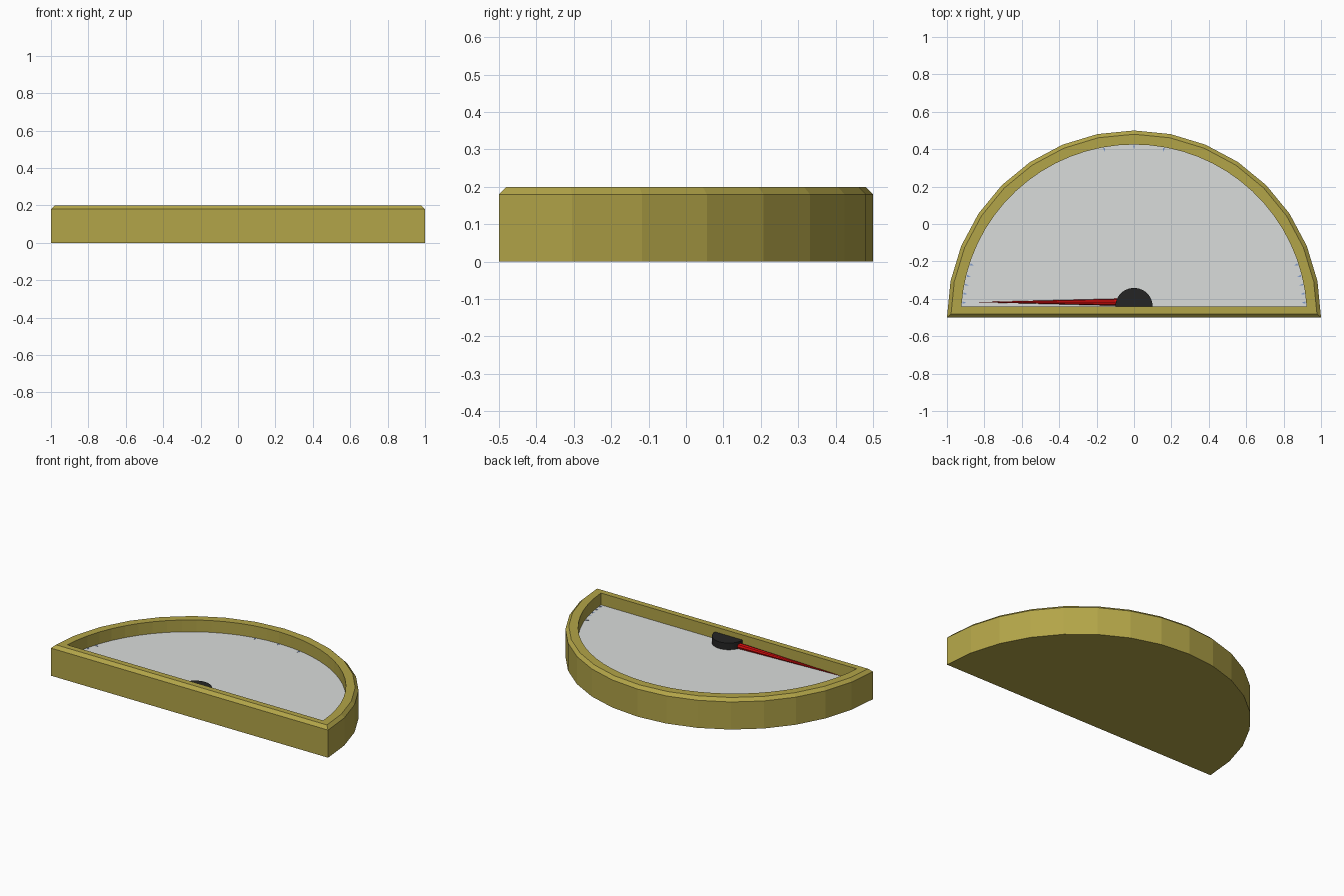
import bpy, bmesh, math
from mathutils import Matrix, Vector

if "Cube" in bpy.data.objects:
    bpy.data.objects.remove(bpy.data.objects["Cube"])


def material(name, rgb):
    m = bpy.data.materials.new(name)
    m.diffuse_color = (*rgb, 1)
    m.use_nodes = True
    m.node_tree.nodes["Principled BSDF"].inputs["Base Color"].default_value = m.diffuse_color
    return m


OLIVE = material("olive brass", (0.45, 0.375, 0.065))
GREY = material("pale grey", (0.70, 0.72, 0.71))
RED = material("needle red", (0.68, 0.004, 0.004))
BLACK = material("hub black", (0.018, 0.018, 0.018))
BLUE = material("tick blue", (0.22, 0.33, 0.60))


def finish(name, bm, mat):
    bmesh.ops.recalc_face_normals(bm, faces=bm.faces)
    me = bpy.data.meshes.new(name)
    bm.to_mesh(me)
    bm.free()
    me.materials.append(mat)
    ob = bpy.data.objects.new(name, me)
    bpy.context.collection.objects.link(ob)
    return ob


def prism(bm, pts, z0, z1):
    face = bm.faces.new([bm.verts.new((x, y, z0)) for x, y in pts])
    new = bmesh.ops.extrude_face_region(bm, geom=[face])["geom"]
    vs = [g for g in new if isinstance(g, bmesh.types.BMVert)]
    bmesh.ops.translate(bm, verts=vs, vec=(0, 0, z1 - z0))


def half_disc(r, cy, flat_y, n):
    """Upper part of a circle centred on (0, cy), cut by y = flat_y."""
    a0 = math.asin((flat_y - cy) / r)
    step = (math.pi - 2 * a0) / n
    return [(r * math.cos(a0 + i * step), cy + r * math.sin(a0 + i * step))
            for i in range(n + 1)]


# Case: half-round block with a chamfered top edge
bm = bmesh.new()
prism(bm, half_disc(1, -0.5, -0.5, 16), 0, 0.2)
top = [e for e in bm.edges if all(v.co.z > 0.19 for v in e.verts)]
bmesh.ops.bevel(bm, geom=top, offset=0.02, segments=1, affect='EDGES')
case = finish("case", bm, OLIVE)

# Recess cut into the case
opening = half_disc(0.925, -0.5, -0.442, 32)
bm = bmesh.new()
prism(bm, opening, 0.12, 0.3)
cutter = finish("recess_cutter", bm, OLIVE)
cutter.hide_render = True
cutter.hide_viewport = False
cutter.display_type = 'WIRE'
cut = case.modifiers.new("recess", 'BOOLEAN')
cut.object = cutter
cut.solver = 'EXACT'
bpy.context.view_layer.objects.active = case
bpy.ops.object.modifier_apply(modifier=cut.name)
bpy.data.objects.remove(cutter)

# Dial plate on the recess floor
bm = bmesh.new()
prism(bm, opening, 0.12, 0.123)
finish("dial", bm, GREY)

# Small pointed ticks peeking out along the rim
bm = bmesh.new()
for deg in (5, 8, 11, 14, 18, 80, 90, 100, 162, 166, 169, 172, 175):
    a = math.radians(deg)
    out = Vector((math.cos(a), math.sin(a)))
    side = Vector((-out.y, out.x)) * 0.006
    c = Vector((0, -0.5))
    prism(bm, [c + out * 0.92 - side, c + out * 0.92 + side, c + out * 0.90],
          0.1225, 0.1245)
finish("ticks", bm, BLUE)

# Hub: half cylinder against the flat wall
bm = bmesh.new()
prism(bm, half_disc(0.1, -0.442, -0.442, 24), 0.12, 0.167)
finish("hub", bm, BLACK)

# Needle: slim cone pointing to the left end of the scale
bm = bmesh.new()
bmesh.ops.create_cone(bm, cap_ends=True, segments=8, radius1=0.02, radius2=0.0005,
                      depth=0.79,
                      matrix=Matrix.Translation((-0.435, -0.418, 0.136))
                      @ Matrix.Rotation(-math.pi / 2, 4, 'Y'))
finish("needle", bm, RED)
